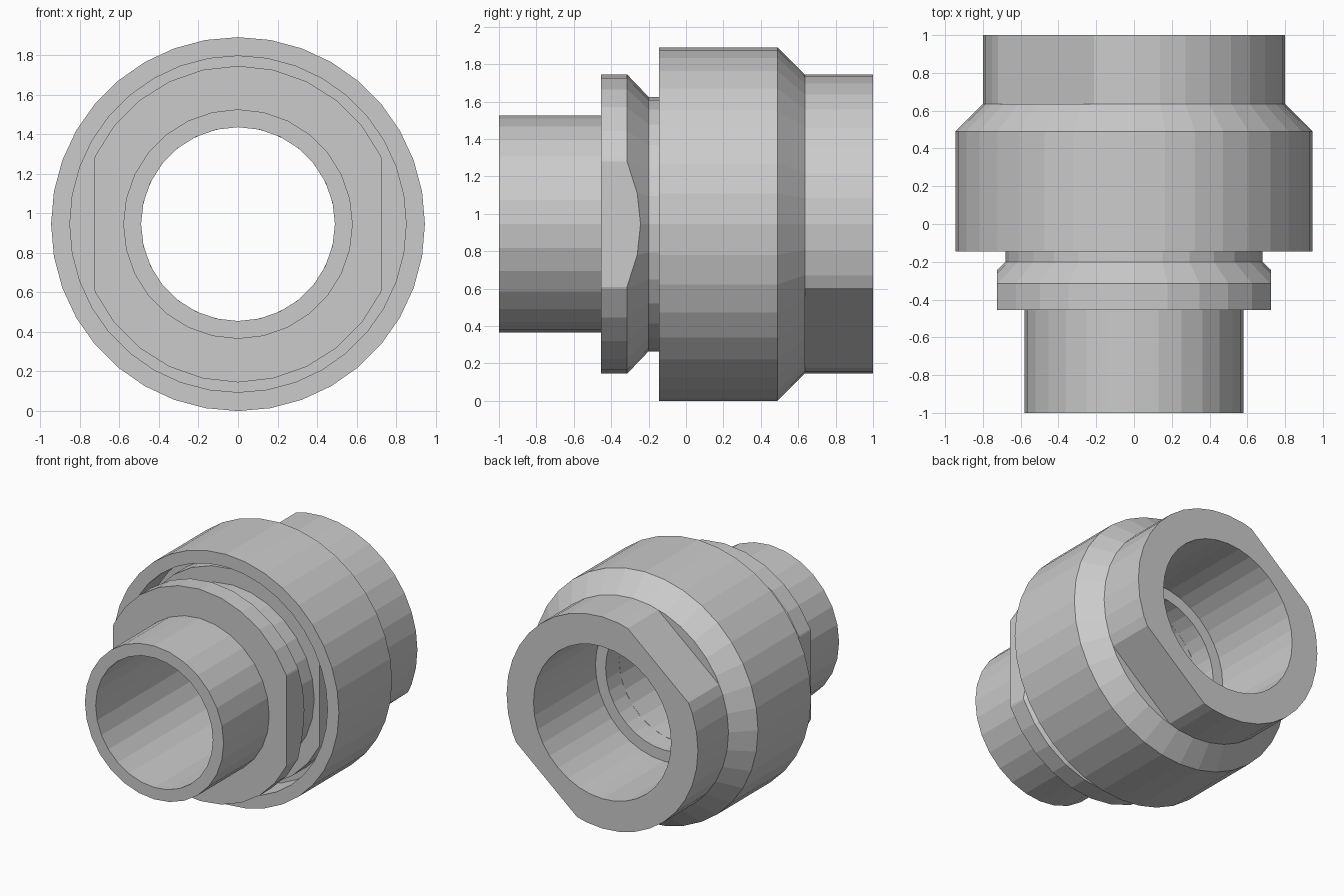
import bpy, bmesh
from math import sin, cos, pi, radians
from mathutils import Vector

if "Cube" in bpy.data.objects:
    bpy.data.objects.remove(bpy.data.objects["Cube"])

AXIS_Z = 0.945      # height of the fitting's axis
FLAT = 0.725        # distance of wrench flats from the axis


def lathe(name, profile, sides, flat_angle=None):
    """Revolve a closed (radius, y) profile about the y axis, then cut two opposite flats."""
    bm = bmesh.new()
    rings = []
    for r, y in profile:
        rings.append([bm.verts.new((r * cos(2 * pi * i / sides), y, r * sin(2 * pi * i / sides)))
                      for i in range(sides)])
    for k, ring in enumerate(rings):
        nxt = rings[(k + 1) % len(rings)]
        for i in range(sides):
            j = (i + 1) % sides
            bm.faces.new((ring[i], ring[j], nxt[j], nxt[i]))
    if flat_angle is not None:
        n = Vector((cos(radians(flat_angle)), 0, sin(radians(flat_angle))))
        for d in (n, -n):
            cut = bmesh.ops.bisect_plane(bm, geom=bm.verts[:] + bm.edges[:] + bm.faces[:],
                                         plane_co=d * FLAT, plane_no=d, clear_outer=True)
            edges = [e for e in cut["geom_cut"] if isinstance(e, bmesh.types.BMEdge)]
            bmesh.ops.holes_fill(bm, edges=edges, sides=0)
    bmesh.ops.recalc_face_normals(bm, faces=bm.faces[:])
    mesh = bpy.data.meshes.new(name)
    bm.to_mesh(mesh)
    bm.free()
    obj = bpy.data.objects.new(name, mesh)
    obj.location.z = AXIS_Z
    bpy.context.collection.objects.link(obj)
    return obj


# Front pipe with grooved, chamfered flange and vertical side flats
lathe("front_pipe", [(0.49, -1), (0.58, -1), (0.58, -0.455), (0.80, -0.455), (0.80, -0.315),
                     (0.68, -0.20), (0.68, -0.06), (0.80, -0.06), (0.80, 0.10), (0.49, 0.10)],
      28, flat_angle=0)

# Main sleeve with front recess, rear chamfer and inner stop ring
lathe("sleeve", [(0.49, 0.10), (0.85, 0.10), (0.85, -0.145), (0.945, -0.145), (0.945, 0.49),
                 (0.80, 0.635), (0.575, 0.635), (0.575, 0.26), (0.49, 0.26)], 36)

# Rear socket with tilted flats
lathe("rear_socket", [(0.575, 0.635), (0.80, 0.635), (0.80, 1), (0.575, 1)],
      36, flat_angle=130)
